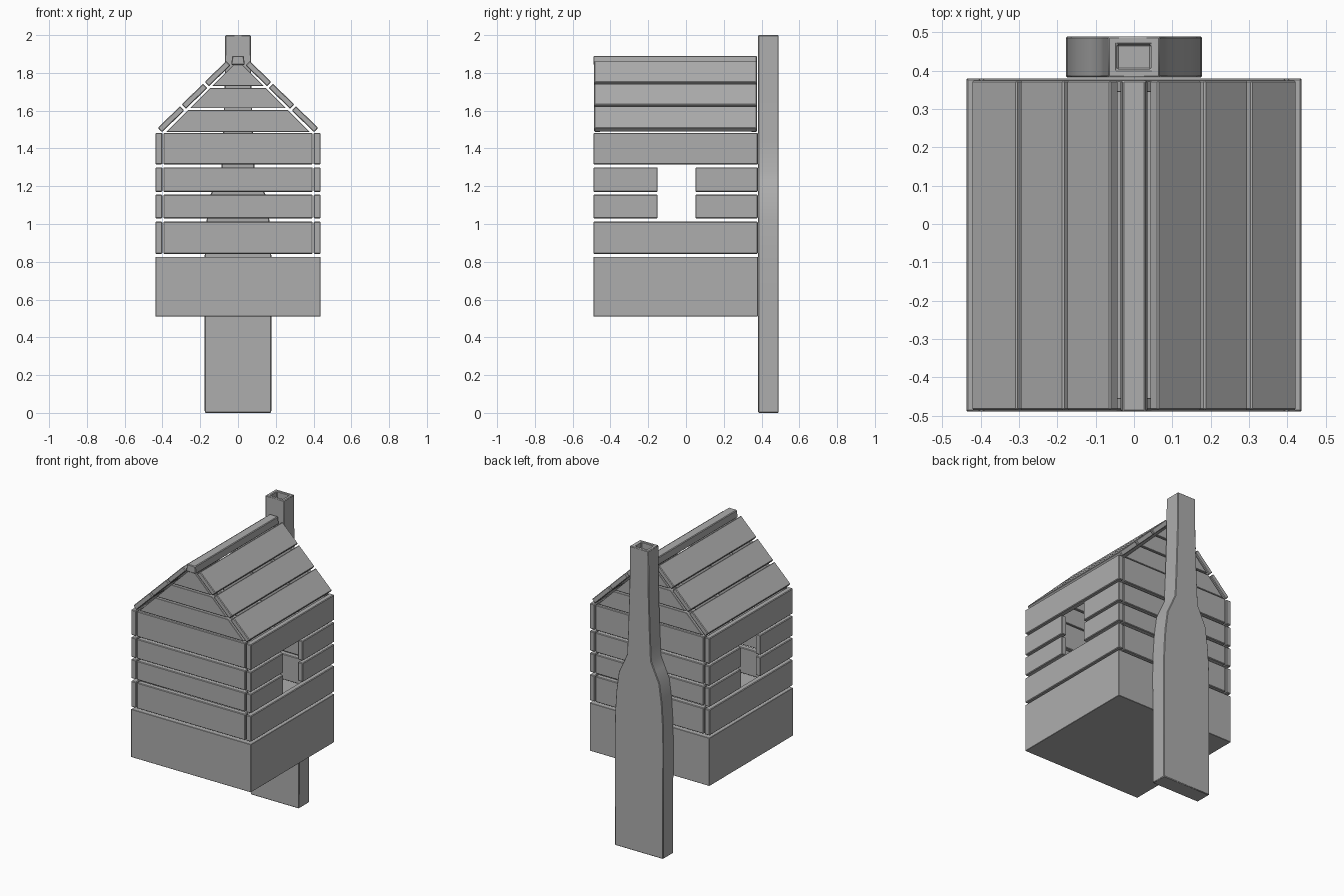
import bpy
import bmesh
from mathutils import Vector

cube = bpy.data.objects.get("Cube")
if cube:
    bpy.data.objects.remove(cube, do_unlink=True)

GREY = (0.42, 0.42, 0.42, 1)
wood = bpy.data.materials.new("plain grey")
wood.use_nodes = True
wood.diffuse_color = GREY
wood.node_tree.nodes["Principled BSDF"].inputs["Base Color"].default_value = GREY

# Overall house limits
HALF_W, FRONT, BACK, THICK = 0.437, -0.49, 0.38, 0.036


def prism(name, outline, y0, y1, bevel=0.004):
    """Extrude an x-z outline from y0 to y1."""
    bm = bmesh.new()
    face = bm.faces.new([bm.verts.new((x, y0, z)) for x, z in outline])
    out = bmesh.ops.extrude_face_region(bm, geom=[face])
    verts = [v for v in out["geom"] if isinstance(v, bmesh.types.BMVert)]
    bmesh.ops.translate(bm, verts=verts, vec=(0, y1 - y0, 0))
    bmesh.ops.recalc_face_normals(bm, faces=bm.faces)
    mesh = bpy.data.meshes.new(name)
    bm.to_mesh(mesh)
    bm.free()
    mesh.materials.append(wood)
    obj = bpy.data.objects.new(name, mesh)
    bpy.context.collection.objects.link(obj)
    if bevel:
        mod = obj.modifiers.new("soft edges", "BEVEL")
        mod.width = bevel
        mod.segments = 1
    return obj


def box(name, x0, x1, y0, y1, z0, z1, bevel=0.004):
    return prism(name, [(x0, z0), (x1, z0), (x1, z1), (x0, z1)], y0, y1, bevel)


# Solid base block
box("base", -HALF_W, HALF_W, FRONT, BACK, 0.51, 0.826, 0.002)

# Wall planks; the two middle courses leave a window in each side
courses = [(0.842, 1.012, False), (1.03, 1.155, True),
           (1.17, 1.3, True), (1.315, 1.482, False)]
inner = HALF_W - THICK
for i, (z0, z1, window) in enumerate(courses, 1):
    box(f"front_plank_{i}", 0.006 - inner, inner - 0.006, FRONT, FRONT + THICK, z0, z1)
    box(f"back_plank_{i}", 0.006 - inner, inner - 0.006, BACK - THICK, BACK, z0, z1)
    spans = [(FRONT, -0.15), (0.05, BACK)] if window else [(FRONT, BACK)]
    for side, label in ((1, "left"), (-1, "right")):
        for j, (y0, y1) in enumerate(spans, 1):
            x0, x1 = sorted((side * inner, side * HALF_W))
            box(f"{label}_plank_{i}_{j}", x0, x1, y0, y1, z0, z1)

# Gable planks narrowing toward the ridge
SLOPE_SUM = 1.868
for i, (z0, z1) in enumerate([(1.488, 1.603), (1.613, 1.72), (1.73, 1.845)], 1):
    w0, w1 = SLOPE_SUM - z0, SLOPE_SUM - z1
    outline = [(-w0, z0), (w0, z0), (w1, z1), (-w1, z1)]
    prism(f"front_gable_{i}", outline, FRONT + 0.006, FRONT + THICK, 0.002)
    prism(f"back_gable_{i}", outline, BACK - THICK, BACK - 0.006, 0.002)

# Roof boards, three on each slope
eave, ridge = Vector((0.402, 1.486)), Vector((0.036, 1.844))
along = ridge - eave
normal = Vector((-along.y, along.x)).normalized() * -0.032
if normal.y < 0:
    normal = -normal
for side, label in ((1, "left"), (-1, "right")):
    for i in range(3):
        a = eave + along * (i / 3 + (0.012 if i else 0))
        b = eave + along * ((i + 1) / 3 - 0.012)
        corners = [a, b, b + normal, a + normal]
        prism(f"{label}_roof_board_{i + 1}", [(side * p.x, p.y) for p in corners],
              FRONT + 0.004, BACK - 0.005)

# Ridge cap
prism("ridge_cap", [(-0.036, 1.842), (0.036, 1.842), (0.03, 1.89), (-0.03, 1.89)],
      FRONT, BACK - 0.005)

# Paddle-shaped post with a broad lower blade and a narrow neck
profile = [(0.176, 0), (0.178, 0.75), (0.175, 0.88), (0.166, 1.02), (0.148, 1.15),
           (0.115, 1.22), (0.088, 1.28), (0.08, 1.45), (0.07, 1.75), (0.068, 2.0)]
outline = profile + [(-x, z) for x, z in reversed(profile)]
post = prism("back_post", outline, BACK + 0.002, 0.49, 0)

# Square socket in the top of the post
cutter = box("socket_cutter", -0.044, 0.044, 0.403, 0.469, 1.94, 2.1, 0)
cutter.hide_render = True
cutter.hide_viewport = True
cutter.display_type = "WIRE"
hole = post.modifiers.new("socket", "BOOLEAN")
hole.object = cutter
hole.solver = "EXACT"
soft = post.modifiers.new("soft edges", "BEVEL")
soft.width = 0.004
soft.segments = 1

bpy.ops.object.select_all(action="DESELECT")
post.select_set(True)
bpy.context.view_layer.objects.active = post
bpy.ops.object.shade_smooth_by_angle(angle=0.5)
